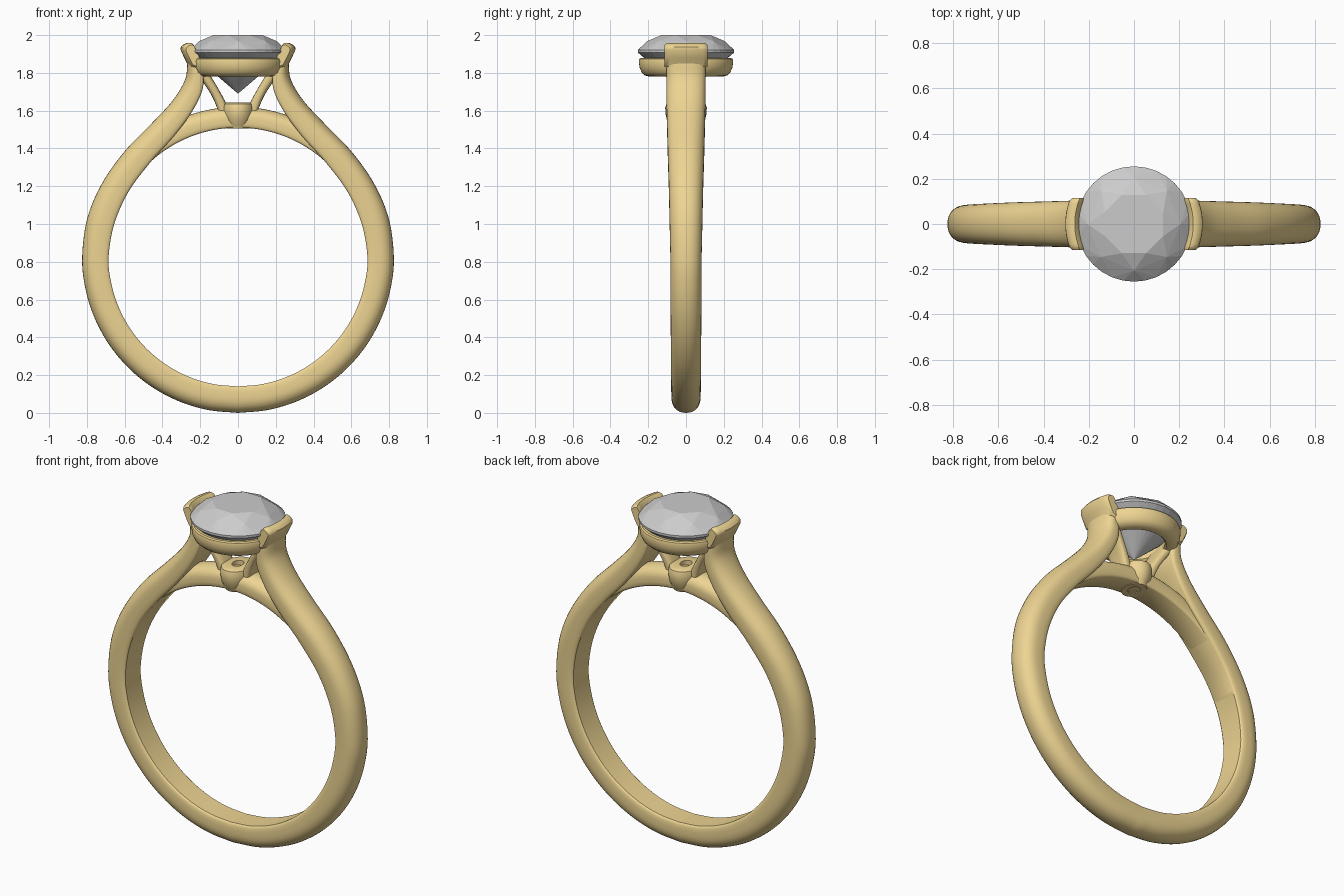
import bpy, bmesh
from math import sin, cos, pi, radians, copysign
from mathutils import Vector

if "Cube" in bpy.data.objects:
    bpy.data.objects.remove(bpy.data.objects["Cube"])

CZ, RI, RO = 0.825, 0.685, 0.825
gold = bpy.data.materials.new("gold")
gold.diffuse_color = (0.85, 0.66, 0.29, 1)
gold.use_nodes = True
gold.node_tree.nodes["Principled BSDF"].inputs["Base Color"].default_value = gold.diffuse_color


def finish(name, bm, mirror=False, mat=gold, smooth=35):
    bmesh.ops.remove_doubles(bm, verts=bm.verts, dist=1e-5)
    bmesh.ops.recalc_face_normals(bm, faces=bm.faces)
    me = bpy.data.meshes.new(name)
    bm.to_mesh(me)
    bm.free()
    ob = bpy.data.objects.new(name, me)
    bpy.context.collection.objects.link(ob)
    if mat:
        me.materials.append(mat)
    if mirror:
        ob.modifiers.new("mirror", 'MIRROR').merge_threshold = 0.0005
    if smooth:
        bpy.ops.object.select_all(action='DESELECT')
        ob.select_set(True)
        bpy.context.view_layer.objects.active = ob
        bpy.ops.object.shade_smooth_by_angle(angle=radians(smooth))
    return ob


def skin(rings, closed=False, caps=(True, True)):
    """Joins a row of closed rings of points into a tube."""
    bm = bmesh.new()
    vs = [[bm.verts.new(p) for p in r] for r in rings]
    n = len(vs[0])
    for i in range(len(vs) if closed else len(vs) - 1):
        a, b = vs[i], vs[(i + 1) % len(vs)]
        for j in range(n):
            k = (j + 1) % n
            bm.faces.new((a[j], a[k], b[k], b[j]))
    if not closed:
        if caps[0]:
            bm.faces.new(vs[0])
        if caps[1]:
            bm.faces.new(vs[-1])
    return bm


def spline(pts, steps=8):
    """Catmull-Rom through tuples of any length."""
    pts = [Vector(p) for p in pts]
    p = [2 * pts[0] - pts[1]] + pts + [2 * pts[-1] - pts[-2]]
    out = []
    for i in range(1, len(p) - 2):
        for s in range(steps):
            t = s / steps
            out.append(0.5 * (2 * p[i] + (p[i+1] - p[i-1]) * t
                       + (2*p[i-1] - 5*p[i] + 4*p[i+1] - p[i+2]) * t**2
                       + (3*p[i] - p[i-1] - 3*p[i+1] + p[i+2]) * t**3))
    return out + [pts[-1]]


# D-shaped section: (depth from inner to outer, half width), both 0..1
D = [(0, -0.86), (0.03, -0.93), (0.1, -0.98), (0.25, -1)]
D += [(0.42 + 0.58 * sin(a) ** 0.9 if a > 0 else 0.42, -copysign(abs(cos(a)) ** 0.9, cos(a)))
      for a in [pi * i / 16 for i in range(16)]]
D += [(0.42, 1), (0.25, 1), (0.1, 0.98), (0.03, 0.93), (0, 0.86)]


def d_ring(xo, zo, xi, zi, w):
    return [(xi + (xo - xi) * u, w * v, zi + (zo - zi) * u) for u, v in D]


# Shank: round below, sweeping up to the head (outer x,z, inner x,z, half width)
low = [(RO * cos(a), CZ + RO * sin(a), RI * cos(a), CZ + RI * sin(a), 0.077 + 0.006 * i / 8)
       for i, a in enumerate([-pi / 2 + pi / 2 * k / 8 for k in range(9)])]
high = [(0.798, 1.03, 0.655, 1.00, 0.087), (0.72, 1.215, 0.58, 1.17, 0.091),
        (0.60, 1.385, 0.465, 1.325, 0.096), (0.455, 1.535, 0.335, 1.47, 0.100),
        (0.345, 1.655, 0.24, 1.60, 0.103), (0.28, 1.765, 0.185, 1.725, 0.104),
        (0.268, 1.86, 0.19, 1.85, 0.104)]
rings = []
for q in spline(low + high):
    rings.append(d_ring(q[0], q[1], q[2], q[3], q[4]))
rings[0] = [(0, y, z) for x, y, z in rings[0]]
finish("shank", skin(rings, caps=(False, True)), mirror=True)

# Bridge arch closing the finger hole under the head
arch = []
for i in range(41):
    a = radians(32 + 116 * i / 40)
    ro = RI + 0.05 + 0.06 * min(1, sin(pi * i / 40) * 1.5)
    arch.append(d_ring(ro * cos(a), CZ + ro * sin(a), RI * cos(a), CZ + RI * sin(a), 0.078))
finish("bridge", skin(arch))


def lathe(name, prof, sx=1, sy=1, n=64):
    return finish(name, skin([[(sx * r * cos(2*pi*i/n), sy * r * sin(2*pi*i/n), z) for r, z in prof]
                              for i in range(n)], closed=True))


# Pierced bead at the foot of the head
lathe("bead", [(0.03, 1.505), (0.06, 1.505), (0.067, 1.525), (0.079, 1.55), (0.085, 1.585),
               (0.086, 1.615), (0.081, 1.635), (0.07, 1.642), (0.03, 1.642)], sy=1.28)

# Gallery ring under the stone
lathe("gallery_ring", [(0.165, 1.79), (0.175, 1.78), (0.195, 1.78), (0.218, 1.787), (0.235, 1.803),
                       (0.246, 1.83), (0.25, 1.862), (0.247, 1.874), (0.238, 1.879),
                       (0.20, 1.875), (0.17, 1.845)])

# Struts from bead to head: centre x,z, half thickness, half width
strut = []
for x, z, t, w in spline([(0.065, 1.54, 0.022, 0.05), (0.085, 1.62, 0.024, 0.055),
                          (0.12, 1.695, 0.022, 0.065), (0.17, 1.775, 0.024, 0.08),
                          (0.205, 1.83, 0.026, 0.09)], 6):
    strut.append([(x + t * copysign(abs(cos(a)) ** 0.6, cos(a)),
                   w * copysign(abs(sin(a)) ** 0.6, sin(a)),
                   z - 0.5 * t * copysign(abs(cos(a)) ** 0.6, cos(a)))
                  for a in [2 * pi * (k + 0.5) / 20 for k in range(20)]])
finish("strut", skin(strut), mirror=True)

# Curved bar prongs gripping the stone (radius, height profile)
prof = [(0.205, 1.845), (0.225, 1.82), (0.262, 1.835), (0.285, 1.88), (0.304, 1.922),
        (0.303, 1.936), (0.293, 1.948), (0.275, 1.957), (0.262, 1.957), (0.25, 1.945), (0.235, 1.91)]
cr, cz = 0.26, 1.895
bar = []
for i in range(19):
    y = -0.114 + 0.228 * i / 18
    s = 0.85 if i in (0, 18) else 1
    bar.append([(cr + (r - cr) * s - 1.7 * y * y, y, cz + (z - cz) * s) for r, z in prof])
finish("bar_prong", skin(bar), mirror=True)

# Round brilliant stone: convex hull of the facet corners
bm = bmesh.new()


def corners(n, r, z, off=0.0):
    for i in range(n):
        a = 2 * pi * (i + off) / n
        bm.verts.new((r * cos(a), r * sin(a), z))


corners(8, 0.14, 2.0, 0.5)       # table
corners(8, 0.206, 1.968)         # star points
corners(32, 0.255, 1.921)        # girdle top
corners(32, 0.255, 1.908)        # girdle bottom
corners(8, 0.066, 1.748, 0.5)    # lower halves
bm.verts.new((0, 0, 1.69))       # culet
bmesh.ops.convex_hull(bm, input=bm.verts)
bmesh.ops.dissolve_limit(bm, angle_limit=radians(1), verts=bm.verts, edges=bm.edges)
finish("stone", bm, mat=None, smooth=0)
